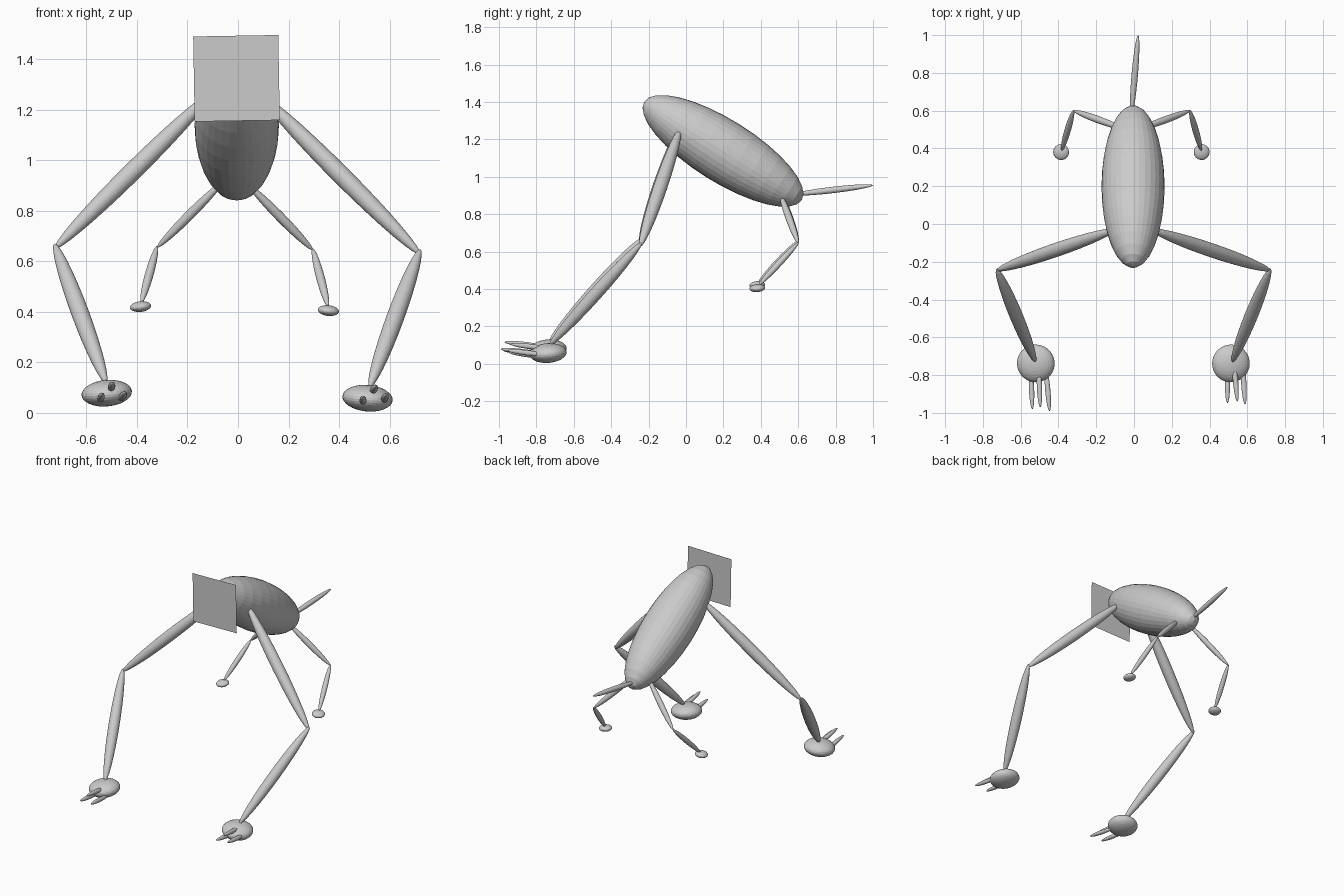
import bpy
import math
from mathutils import Vector

if "Cube" in bpy.data.objects:
    bpy.data.objects.remove(bpy.data.objects["Cube"])

grey = bpy.data.materials.new("light grey")
grey.diffuse_color = (0.6, 0.6, 0.6, 1)
grey.use_nodes = True
grey.node_tree.nodes["Principled BSDF"].inputs["Base Color"].default_value = grey.diffuse_color


def finish(name):
    ob = bpy.context.object
    ob.name = name
    ob.data.materials.append(grey)
    return ob


def spindle(name, a, b, r):
    """Flat-shaded ellipsoid stretched from tip a to tip b."""
    a, b = Vector(a), Vector(b)
    bpy.ops.mesh.primitive_uv_sphere_add(segments=32, ring_count=16, radius=1, location=(a + b) / 2)
    ob = finish(name)
    ob.rotation_euler = (b - a).to_track_quat('Z', 'Y').to_euler()
    ob.scale = (r, r, (b - a).length / 2)
    return ob


def pad(name, loc, r, h, roll):
    """Flattened round foot."""
    bpy.ops.mesh.primitive_uv_sphere_add(segments=32, ring_count=16, radius=1, location=loc)
    ob = finish(name)
    ob.scale = (r, r, h)
    ob.rotation_euler = (math.radians(4), math.radians(roll), 0)
    return ob


# body and tail
spindle("body", (-0.005, -0.223, 1.402), (-0.005, 0.619, 0.876), 0.167)
spindle("tail", (-0.015, 0.57, 0.905), (0.022, 1.0, 0.955), 0.017)

# flat face plate
bpy.ops.mesh.primitive_plane_add(size=0.337, location=(-0.006, -0.25, 1.325),
                                 rotation=(math.radians(90), math.radians(-1), 0))
finish("face_plate")

# front legs: shoulder, knee, ankle, foot centre
front = {
    "right": ((0.09, -0.03, 1.26), (0.722, -0.245, 0.628), (0.521, -0.73, 0.10), (0.513, -0.738, 0.058), 5),
    "left": ((-0.10, -0.03, 1.27), (-0.727, -0.245, 0.65), (-0.522, -0.73, 0.118), (-0.520, -0.738, 0.078), -5),
}
# toes: base x, tip x, tip y, mean height
toes = {
    "right": ((0.495, 0.495, -0.948, 0.05), (0.528, 0.547, -0.94, 0.094), (0.575, 0.588, -0.955, 0.06)),
    "left": ((-0.547, -0.538, -0.98, 0.062), (-0.505, -0.496, -0.97, 0.105), (-0.466, -0.447, -0.99, 0.068)),
}
for side, (hip, knee, ankle, foot, roll) in front.items():
    spindle(f"front_upper_leg_{side}", hip, knee, 0.037)
    top = Vector(knee) + Vector((0, 0.008, 0.02))
    spindle(f"front_lower_leg_{side}", top, ankle, 0.035)
    pad(f"front_foot_{side}", foot, 0.1, 0.052, roll)
    for i, (x0, x1, y, z) in enumerate(toes[side]):
        spindle(f"toe_{side}_{i + 1}", (x0, y + 0.22, z - 0.015), (x1, y, z + 0.012), 0.014)

# back legs
back = {
    "right": ((0.04, 0.505, 0.905), (0.296, 0.6, 0.645), (0.357, 0.388, 0.42), (0.358, 0.381, 0.405), 6),
    "left": ((-0.06, 0.505, 0.915), (-0.32, 0.6, 0.655), (-0.383, 0.388, 0.435), (-0.386, 0.381, 0.421), -6),
}
for side, (hip, knee, ankle, foot, roll) in back.items():
    spindle(f"back_upper_leg_{side}", hip, knee, 0.019)
    spindle(f"back_lower_leg_{side}", Vector(knee) + Vector((0, 0.003, 0.006)), ankle, 0.017)
    pad(f"back_foot_{side}", foot, 0.042, 0.021, roll)
